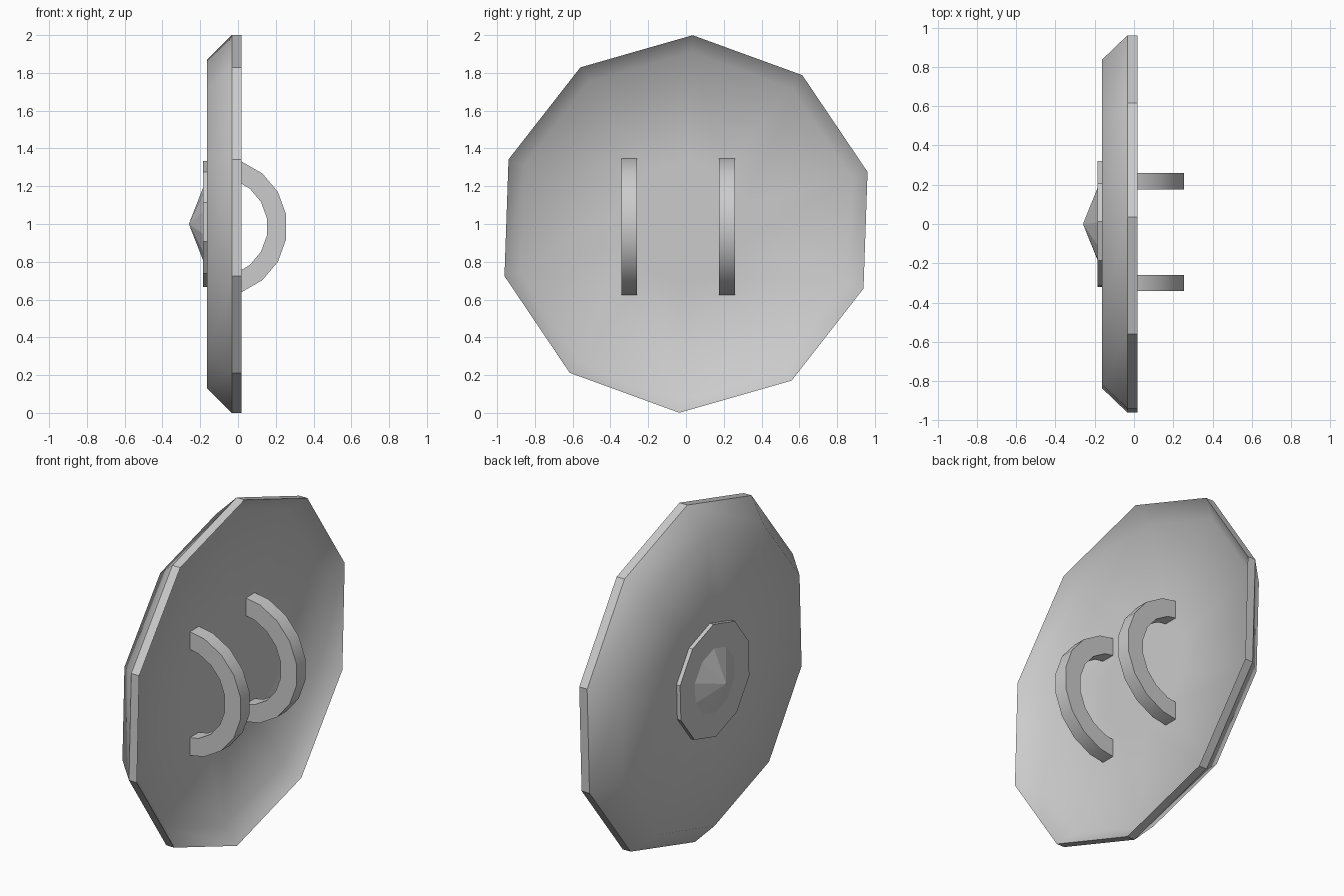
import bpy, bmesh, math

if "Cube" in bpy.data.objects:
    bpy.data.objects.remove(bpy.data.objects["Cube"])

SIDES = 10
TILT = math.radians(2)   # slight roll of the ten-sided outline
CZ = 1.0                 # height of the shield centre


def lathe(name, profile, flat_bands=None):
    """Spin (x, radius) points about the x axis; radius 0 makes a pole, open ends get caps."""
    bm = bmesh.new()
    rings = []
    for x, r in profile:
        if r == 0:
            rings.append([bm.verts.new((x, 0, CZ))])
            continue
        ring = []
        for i in range(SIDES):
            a = TILT + 2 * math.pi * i / SIDES
            ring.append(bm.verts.new((x, r * math.sin(a), CZ + r * math.cos(a))))
        rings.append(ring)
    flat = []
    for k, (a, b) in enumerate(zip(rings, rings[1:])):
        for i in range(SIDES):
            j = (i + 1) % SIDES
            if len(a) == 1:
                f = bm.faces.new((a[0], b[i], b[j]))
            else:
                f = bm.faces.new((a[i], a[j], b[j], b[i]))
            f.smooth = flat_bands is not None
            if flat_bands and k in flat_bands:
                flat.append(f)
    for end in (rings[0], rings[-1]):
        if len(end) > 1:
            bm.faces.new(end).smooth = flat_bands is not None
    for f in flat:
        f.smooth = False
        for e in f.edges:
            e.smooth = False
    return finish(name, bm)


def finish(name, bm):
    bmesh.ops.recalc_face_normals(bm, faces=bm.faces)
    me = bpy.data.meshes.new(name)
    bm.to_mesh(me)
    bm.free()
    ob = bpy.data.objects.new(name, me)
    bpy.context.collection.objects.link(ob)
    return ob


def handle(name, y, width=0.083, cx=-0.107, cz=0.985, r_out=0.368, r_in=0.264):
    """Half-ring grip in the xz plane, its ends sunk into the shield."""
    bm = bmesh.new()
    sections = []
    for i in range(10):
        a = math.radians(-90 + 20 * i)
        sections.append([bm.verts.new((cx + r * math.cos(a), y + s * width / 2,
                                       cz + r * math.sin(a)))
                         for r, s in ((r_in, -1), (r_out, -1), (r_out, 1), (r_in, 1))])
    for a, b in zip(sections, sections[1:]):
        for i in range(4):
            j = (i + 1) % 4
            bm.faces.new((a[i], a[j], b[j], b[i]))
    bm.faces.new(sections[0])
    bm.faces.new(sections[-1])
    ob = finish(name, bm)
    bpy.ops.object.select_all(action='DESELECT')
    ob.select_set(True)
    bpy.context.view_layer.objects.active = ob
    bpy.ops.object.shade_smooth_by_angle(angle=math.radians(30))


# Shield body: flat front, bevel, narrow rim, recessed flat back
lathe("shield_body", [(-0.163, 0.33), (-0.163, 0.87), (-0.033, 1.0), (0.018, 1.0),
                      (-0.072, 0.91), (-0.072, 0.33)], flat_bands={2})

# Raised plate and pointed boss on the outer face
lathe("boss_plate", [(-0.186, 0.333), (-0.160, 0.333)])
lathe("boss_spike", [(-0.26, 0), (-0.186, 0.19), (-0.18, 0.19)])

# Two grips on the inner face
handle("grip_left", -0.30)
handle("grip_right", 0.217)
